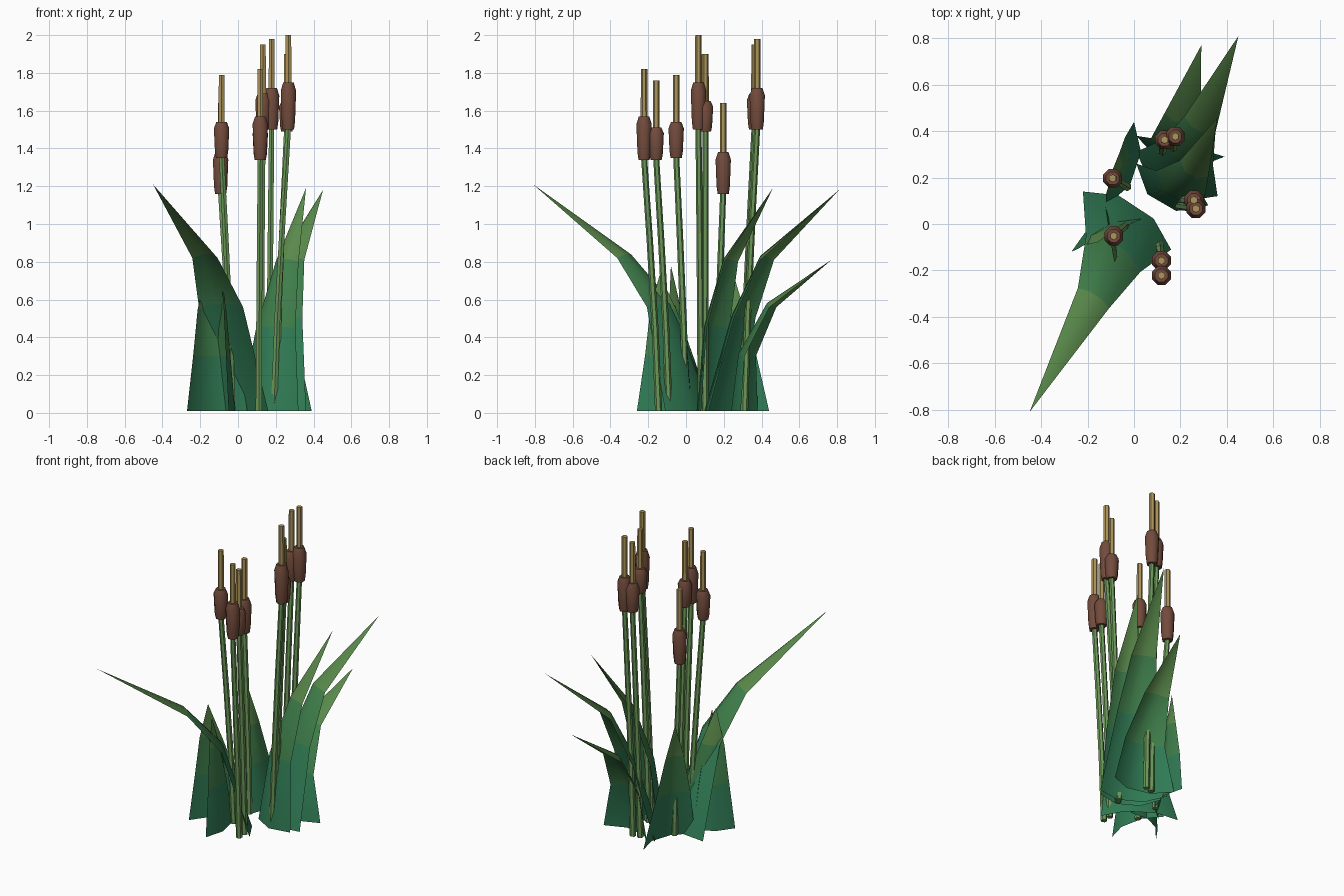
import bpy, math
from mathutils import Vector

if "Cube" in bpy.data.objects:
    bpy.data.objects.remove(bpy.data.objects["Cube"])


def material(name, rgb):
    m = bpy.data.materials.new(name)
    m.diffuse_color = (*rgb, 1)
    m.use_nodes = True
    m.node_tree.nodes["Principled BSDF"].inputs["Base Color"].default_value = m.diffuse_color
    return m


LEAF_LOW = material("leaf_low", (0.03, 0.20, 0.09))
LEAF_MID = material("leaf_mid", (0.05, 0.21, 0.07))
LEAF_HIGH = material("leaf_high", (0.10, 0.25, 0.07))
STEM = material("stem_green", (0.15, 0.32, 0.10))
BROWN = material("head_brown", (0.17, 0.07, 0.045))
TAN = material("spike_tan", (0.42, 0.30, 0.10))


def add_mesh(name, verts, faces, mats, angle):
    me = bpy.data.meshes.new(name)
    me.from_pydata(verts, [], faces)
    for m in mats:
        me.materials.append(m)
    ob = bpy.data.objects.new(name, me)
    bpy.context.collection.objects.link(ob)
    bpy.ops.object.select_all(action='DESELECT')
    ob.select_set(True)
    bpy.context.view_layer.objects.active = ob
    bpy.ops.object.shade_smooth_by_angle(angle=math.radians(angle))
    return ob


def tube(name, rings, sides, mat):
    """Lathe-like tube through horizontal rings (centre, radius), capped."""
    verts, faces = [], []
    for c, r in rings:
        for i in range(sides):
            a = math.tau * (i + 0.5) / sides
            verts.append(c + Vector((math.cos(a), math.sin(a), 0)) * r)
    for k in range(len(rings) - 1):
        for i in range(sides):
            j = (i + 1) % sides
            o = k * sides
            faces.append((o + i, o + j, o + j + sides, o + i + sides))
    faces.append(tuple(reversed(range(sides))))
    faces.append(tuple(range(len(verts) - sides, len(verts))))
    return add_mesh(name, verts, faces, [mat], 50)


def reed(base, head, z0, z1, top):
    """Stem, brown seed head and spike."""
    b, h = Vector((*base, 0)), Vector((*head, 0))

    def at(z):
        t = min(z / z0, 1.0) ** 1.3
        return b.lerp(h, t) + Vector((0, 0, z))

    tube("stem", [(at(z0 * t + 0.01 * (1 - t)), 0.019 - 0.003 * t) for t in (0, 0.33, 0.67, 1.01)], 6, STEM)
    prof = [(0, 0.032), (0.18, 0.038), (0.82, 0.044), (1, 0.030)]
    tube("seed_head", [(at(z0 + (z1 - z0) * t), r) for t, r in prof], 8, BROWN)
    tube("spike", [(at(z1 - 0.02), 0.018), (at(top), 0.017)], 6, TAN)


def leaf(a, b, rows, tip, bulge=0.1):
    """Curled blade: base corners a-b, rows of (x, y, z, half width), tip."""
    a, b, tip = Vector((*a, 0.01)), Vector((*b, 0.01)), Vector(tip)
    side = (b - a).normalized()
    out = Vector((side.y, -side.x, 0))
    w0 = (b - a).length / 2
    secs = [((a + b) / 2, w0)] + [(Vector(r[:3]), r[3]) for r in rows]
    verts, faces = [], []
    for k, (c, w) in enumerate(secs):
        # the curl turns with the blade as it arches over
        nxt = secs[k + 1][0] if k + 1 < len(secs) else tip
        prv = secs[k - 1][0] if k else c
        d = (nxt - prv).normalized()
        n = (out - d * out.dot(d)).normalized() if k else out
        for s, f in ((-1, 0), (-0.4, 1), (0.4, 1), (1, 0)):
            verts.append(c + side * w * s + n * bulge * f * w / w0)
    last = (len(secs) - 1) * 4
    for k in range(len(secs) - 1):
        for i in range(3):
            o = k * 4 + i
            faces.append((o + 4, o + 5, o + 1, o))
    verts.append(tip)
    faces += [(len(verts) - 1, last + i + 1, last + i) for i in range(3)]
    ob = add_mesh("leaf", verts, faces, [LEAF_LOW, LEAF_MID, LEAF_HIGH], 60)
    for p in ob.data.polygons:
        p.material_index = p.index // 3


# cattail reeds: base xy, head xy, head bottom, head top, spike top
for r in [((-0.03, 0.0), (-0.087, -0.052), 1.35, 1.54, 1.79),
          ((-0.03, 0.16), (-0.092, 0.197), 1.16, 1.38, 1.64),
          ((0.11, -0.145), (0.118, -0.222), 1.34, 1.57, 1.82),
          ((0.11, -0.09), (0.118, -0.158), 1.34, 1.51, 1.76),
          ((0.12, 0.30), (0.132, 0.363), 1.50, 1.69, 1.95),
          ((0.165, 0.31), (0.178, 0.377), 1.50, 1.72, 1.98),
          ((0.19, 0.08), (0.267, 0.066), 1.50, 1.75, 2.00),
          ((0.20, 0.10), (0.258, 0.103), 1.49, 1.65, 1.90)]:
    reed(*r)

# long arching leaves, curled around the middle of the clump
leaf((0.16, -0.11), (-0.22, 0.14),
     [(-0.09, -0.13, 0.56, 0.14), (-0.175, -0.32, 0.82, 0.08)], (-0.45, -0.81, 1.21), 0.07)
leaf((0.01, 0.31), (0.36, 0.12),
     [(0.235, 0.31, 0.50, 0.12), (0.285, 0.43, 0.81, 0.075)], (0.45, 0.81, 1.18), 0.09)
leaf((0.01, 0.26), (0.32, 0.08),
     [(0.20, 0.17, 0.45, 0.12), (0.26, 0.24, 0.80, 0.07)], (0.36, 0.46, 1.19), 0.09)
leaf((0.01, 0.38), (0.39, 0.29),
     [(0.20, 0.34, 0.30, 0.13), (0.21, 0.46, 0.56, 0.08)], (0.29, 0.77, 0.81), 0.08)

# short upright leaves
leaf((-0.12, 0.08), (0.0, 0.44),
     [(-0.08, 0.25, 0.30, 0.13), (-0.085, 0.24, 0.55, 0.07)], (-0.09, 0.24, 0.77), 0.07)
leaf((0.05, 0.03), (-0.27, -0.12),
     [(-0.12, -0.05, 0.30, 0.13), (-0.15, -0.06, 0.55, 0.07)], (-0.16, -0.08, 0.78), 0.06)
leaf((-0.05, -0.26), (-0.13, 0.12),
     [(-0.09, -0.09, 0.30, 0.13), (-0.09, -0.12, 0.55, 0.07)], (-0.09, -0.14, 0.73), 0.06)
